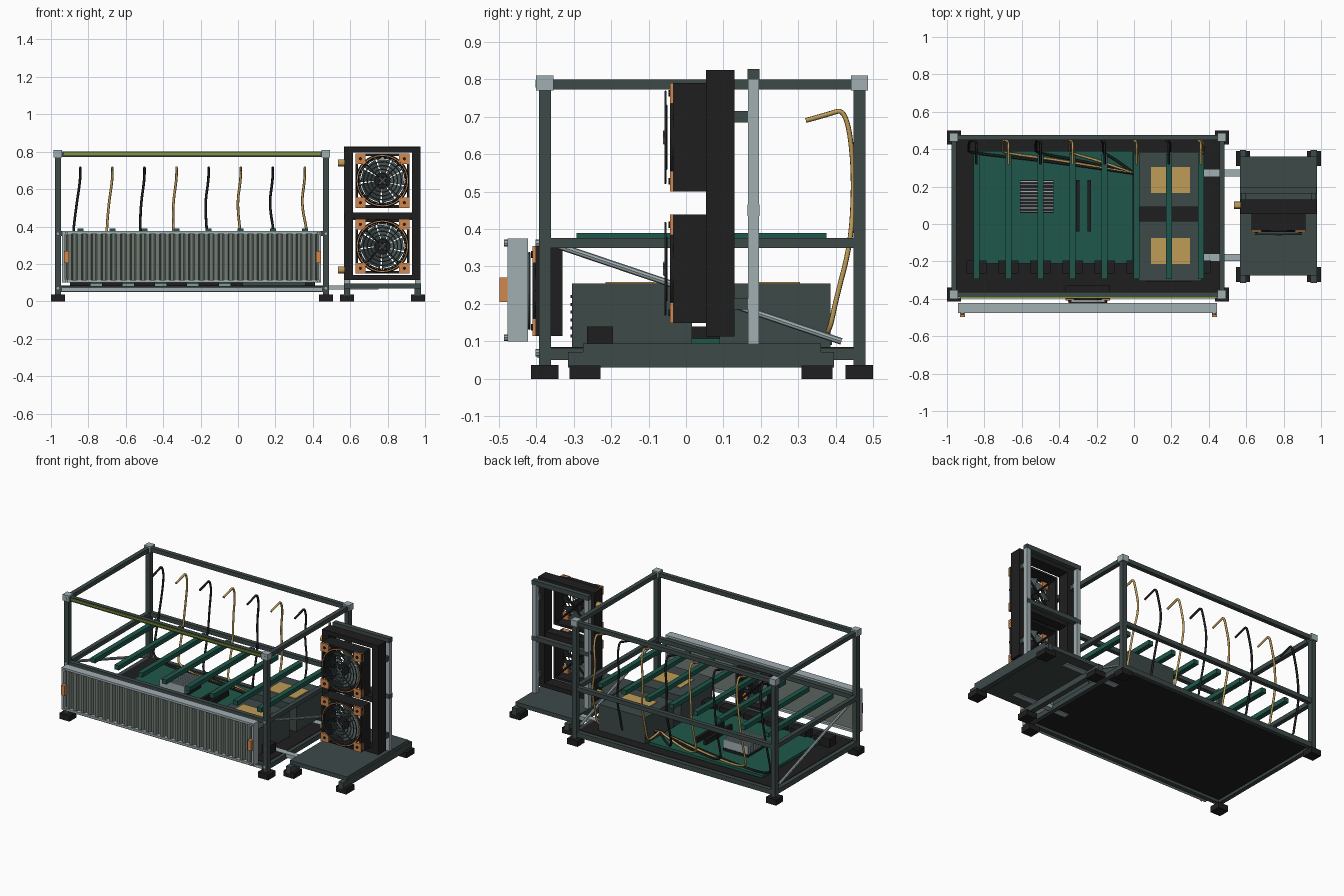
import bpy, math
from mathutils import Vector

cube = bpy.data.objects.get("Cube")
if cube:
    bpy.data.objects.remove(cube, do_unlink=True)


def material(name, rgb):
    m = bpy.data.materials.new(name)
    m.use_nodes = True
    col = (*[(c / 255) ** 2.2 for c in rgb], 1)
    m.diffuse_color = col
    m.node_tree.nodes["Principled BSDF"].inputs["Base Color"].default_value = col
    return m


FRAME = material("dark_slate", (64, 75, 74))
SILVER = material("light_grey", (160, 173, 177))
BLACK = material("black", (36, 36, 36))
TEAL = material("circuit_green", (36, 88, 76))
TAN = material("brass_tan", (190, 155, 88))
ORANGE = material("copper_orange", (208, 134, 78))
PANEL = material("panel_grey_green", (112, 122, 114))
LIME = material("lime_strip", (130, 152, 50))
GRILLE = material("grille_grey", (72, 84, 84))


def add_mesh(name, verts, faces, mat):
    me = bpy.data.meshes.new(name)
    me.from_pydata(verts, [], faces)
    me.materials.append(mat)
    ob = bpy.data.objects.new(name, me)
    bpy.context.collection.objects.link(ob)
    return ob


def box(name, x, y, z, mat):
    """Box from (min, max) ranges on each axis."""
    v = [(a, b, c) for a in x for b in y for c in z]
    f = [(0, 1, 3, 2), (4, 6, 7, 5), (0, 4, 5, 1), (2, 3, 7, 6), (0, 2, 6, 4), (1, 5, 7, 3)]
    return add_mesh(name, v, f, mat)


def around(c, size):
    return (c - size / 2, c + size / 2)


def cylinder(name, center, radius, depth, axis, mat, sides=20):
    bpy.ops.mesh.primitive_cylinder_add(vertices=sides, radius=radius, depth=depth, location=center)
    ob = bpy.context.object
    ob.name = name
    ob.rotation_euler = Vector((0, 0, 1)).rotation_difference(Vector(axis)).to_euler()
    ob.data.materials.append(mat)
    bpy.ops.object.shade_smooth_by_angle()
    return ob


def torus(name, center, radius, minor, mat):
    bpy.ops.mesh.primitive_torus_add(location=center, rotation=(math.pi / 2, 0, 0), major_radius=radius,
                                     minor_radius=minor, major_segments=32, minor_segments=6)
    ob = bpy.context.object
    ob.name = name
    ob.data.materials.append(mat)
    bpy.ops.object.shade_smooth_by_angle()


def tube(name, points, radius, mat, order=4):
    cu = bpy.data.curves.new(name, "CURVE")
    cu.dimensions = "3D"
    cu.bevel_depth = radius
    cu.bevel_resolution = 1
    cu.use_fill_caps = True
    cu.resolution_u = 5
    sp = cu.splines.new("NURBS")
    sp.points.add(len(points) - 1)
    for p, co in zip(sp.points, points):
        p.co = (*co, 1)
    sp.order_u = order
    sp.use_endpoint_u = True
    cu.materials.append(mat)
    ob = bpy.data.objects.new(name, cu)
    bpy.context.collection.objects.link(ob)


def window_frame(name, x, y, z, wx, wz, mat):
    """Rectangular ring facing the front."""
    for i in (0, 1):
        s = 1 - 2 * i
        box(name + "_side", sorted((x[i], x[i] + s * wx)), y, z, mat)
        box(name + "_bar", (x[0] + wx, x[1] - wx), y, sorted((z[i], z[i] + s * wz)), mat)


def fan(cx, cz, front, back, size):
    h = size / 2
    r = size * 0.42
    window_frame("fan_shroud", (cx - h, cx + h), (front, back), (cz - h, cz + h), 0.014, 0.014, BLACK)
    torus("fan_ring", (cx, front, cz), h * 0.93, 0.009, BLACK)
    torus("fan_trim", (cx, front - 0.004, cz), h * 0.93, 0.005, ORANGE)
    for sx in (-1, 1):
        for sz in (-1, 1):
            w = size * 0.19
            px, pz = cx + sx * (h - w / 2), cz + sz * (h - w / 2)
            box("fan_corner", around(px, w), (front - 0.008, front + 0.02), around(pz, w), ORANGE)
            cylinder("fan_screw", (px, front - 0.009, pz), 0.009, 0.006, (0, 1, 0), BLACK, 8)
    # Blades: pitched plates around a hub
    mid = front + 0.035
    cylinder("fan_hub", (cx, mid, cz), size * 0.13, 0.04, (0, 1, 0), BLACK)
    verts, faces = [], []
    for k in range(9):
        a = k * math.tau / 9
        for rad, da, dy in ((0.1, -.3, -.012), (0.1, .3, .012), (0.41, .42, .014), (0.41, -.2, -.014)):
            verts.append((cx + rad * size * math.cos(a + da), mid + dy, cz + rad * size * math.sin(a + da)))
        faces.append((4 * k, 4 * k + 1, 4 * k + 2, 4 * k + 3))
    add_mesh("fan_blades", verts, faces, GRILLE)
    # Wire guard and rear struts
    for k in range(1, 7):
        torus("guard_ring", (cx, front - 0.02 * size / 0.29, cz), r * k / 6, 0.0035, GRILLE)
    for k in range(4):
        a = math.pi / 4 + k * math.pi / 2
        d = Vector((math.cos(a), 0, math.sin(a)))
        c = Vector((cx, 0, cz))
        cylinder("guard_spoke", c + d * r / 2 + Vector((0, front - 0.018, 0)), 0.003, r, d, BLACK, 6)
        cylinder("rear_strut", c + d * h * 0.6 + Vector((0, back - 0.01, 0)), 0.007, h * 1.2, d, BLACK, 6)
        cylinder("guard_hub_mark", c + d * 0.012 + Vector((0, front - 0.022, 0)), 0.004, 0.024, d, SILVER, 6)


# Main frame: posts, rails, corner blocks and feet
XS, YS, T = (-0.963, 0.47), (-0.377, 0.463), 0.032
for x in XS:
    for y in YS:
        box("corner_post", around(x, T), around(y, T), (0.035, 0.79), FRAME)
        box("corner_block", around(x, 0.046), around(y, 0.046), (0.77, 0.81), SILVER)
        box("frame_foot", around(x, 0.074), around(y, 0.074), (0, 0.037), BLACK)
for z in ((0.05, 0.082), (0.349, 0.376), (0.773, 0.8)):
    for y in YS:
        box("long_rail", (XS[0], XS[1]), around(y, 0.028), z, FRAME)
    for x in XS:
        box("end_rail", around(x, 0.028), (YS[0], YS[1]), z, FRAME)
for x in XS:
    for z in (0.07, 0.362, 0.788):
        cylinder("post_bolt", (x, -0.396, z), 0.01, 0.012, (0, 1, 0), SILVER, 8)
    # Diagonal end brace
    a, b = Vector((x, -0.34, 0.355)), Vector((x, 0.415, 0.1))
    cylinder("diagonal_brace", (a + b) / 2, 0.009, (b - a).length, b - a, SILVER, 8)
box("light_strip", (-0.93, 0.44), (-0.398, -0.39), (0.783, 0.795), LIME)
box("lower_front_trim", (-0.94, 0.45), (-0.397, -0.391), (0.056, 0.07), SILVER)
box("floor_plate", (-0.95, 0.46), (-0.365, 0.45), (0.068, 0.085), BLACK)

# Corrugated front panel
window_frame("panel_frame", (-0.94, 0.445), (-0.477, -0.422), (0.1, 0.375), 0.014, 0.014, SILVER)
box("panel_sheet", (-0.926, 0.431), (-0.452, -0.44), (0.114, 0.361), PANEL)
for i in range(26):
    x = -0.9 + i * 1.305 / 25
    v = [(x + dx, y, z) for z in (0.114, 0.361) for dx, y in ((-.018, -.452), (-.01, -.47), (.01, -.47), (.018, -.452))]
    add_mesh("panel_rib", v, [(0, 1, 5, 4), (1, 2, 6, 5), (2, 3, 7, 6)], PANEL)
for x in (-0.917, 0.43):
    box("panel_handle", around(x, 0.026), (-0.498, -0.47), (0.205, 0.27), ORANGE)
    for z in (0.11, 0.363):
        cylinder("panel_bolt", (x, -0.481, z), 0.009, 0.01, (0, 1, 0), SILVER, 8)
fan(-0.247, 0.235, -0.402, -0.33, 0.24)

# Circuit board with heat sink and memory slots
box("main_board", (-0.825, -0.005), (-0.21, 0.39), (0.09, 0.108), TEAL)
box("heat_sink_base", (-0.61, -0.43), (0.06, 0.235), (0.108, 0.125), BLACK)
for i in range(10):
    box("heat_sink_fin", (-0.61, -0.43), around(0.068 + i * 0.0177, 0.009), (0.125, 0.18), SILVER)
for x in (-0.3, -0.24):
    box("memory_slot", around(x, 0.018), (-0.04, 0.235), (0.108, 0.14), BLACK)

# Power supplies with brass labels and vent slats
for y0, y1, l0, l1 in ((-0.304, 0.016, -0.215, -0.075), (0.09, 0.386, 0.165, 0.305)):
    box("power_supply", (0.025, 0.36), (y0, y1), (0.085, 0.255), FRAME)
    box("supply_label", (0.09, 0.3), (l0, l1), (0.254, 0.259), TAN)
for i in range(6):
    box("vent_slat", (0.07, 0.31), (-0.309, -0.303), around(0.115 + i * 0.021, 0.008), BLACK)

# Card rails, connector blocks and drooping cables
for i in range(8):
    x = -0.843 + i * 0.1715
    box("card_rail", around(x, 0.032), (-0.293, 0.375), (0.36, 0.389), TEAL)
    box("connector_block", around(x, 0.11), (-0.265, -0.195), (0.085, 0.14), BLACK)
    low = x - 0.04 + i * 0.008
    mat = TAN if i % 2 else BLACK
    tube("power_cable", [(0.0, 0.27, 0.13), (low * 0.5, 0.335, 0.11), (low, 0.38, 0.11), (low, 0.40, 0.21),
                         (low, 0.44, 0.36), (x - 0.02, 0.449, 0.52), (x, 0.44, 0.65), (x, 0.42, 0.72),
                         (x, 0.385, 0.708), (x, 0.32, 0.69)], 0.007, mat, 3)

# Side platform with arms to the main frame
for x in (0.583, 0.962):
    box("platform_beam", around(x, 0.034), (-0.315, 0.395), (0.03, 0.072), FRAME)
    for y in (-0.27, 0.35):
        box("platform_foot", around(x, 0.075), around(y, 0.082), (0, 0.036), BLACK)
box("platform_plate", (0.567, 0.978), (-0.275, 0.36), (0.068, 0.095), FRAME)
for y in (-0.18, 0.272):
    box("platform_arm", (0.36, 0.75), around(y, 0.038), (0.062, 0.086), SILVER)

# Cooling tower: black radiator frame, rear masts and two fans
window_frame("radiator_frame", (0.57, 0.976), (0.053, 0.13), (0.113, 0.825), 0.045, 0.028, BLACK)
box("radiator_middle", (0.6, 0.94), (0.06, 0.12), (0.44, 0.475), BLACK)
for x in (0.583, 0.961):
    box("tower_mast", around(x, 0.03), (0.165, 0.195), (0.09, 0.8), SILVER)
    for z in (0.2, 0.7):
        box("mast_bracket", around(x, 0.024), (0.125, 0.17), around(z, 0.03), FRAME)
for z in (0.45, 0.813):
    box("tower_crossbar", (0.568, 0.976), (0.164, 0.196), around(z, 0.03), FRAME)
for z in (0.168, 0.74):
    cylinder("hose_fitting", (0.555, 0.1, z), 0.019, 0.04, (1, 0, 0), TAN, 12)
for z in (0.294, 0.645):
    fan(0.772, z, -0.035, 0.055, 0.29)
